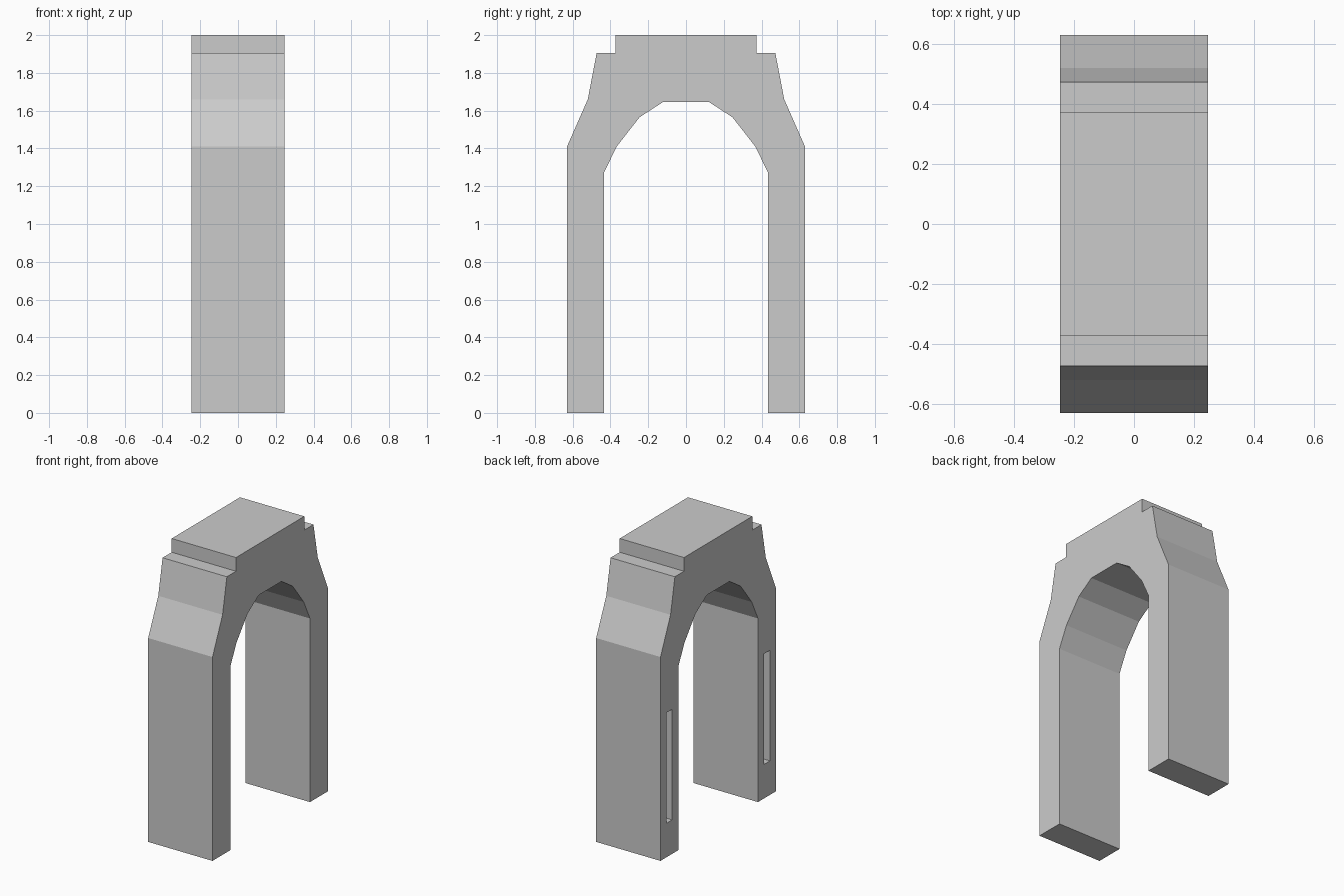
import bpy, bmesh

if "Cube" in bpy.data.objects:
    bpy.data.objects.remove(bpy.data.objects["Cube"])

HALF_X = 0.246


def make_object(name, bm):
    bmesh.ops.recalc_face_normals(bm, faces=bm.faces[:])
    mesh = bpy.data.meshes.new(name)
    bm.to_mesh(mesh)
    bm.free()
    obj = bpy.data.objects.new(name, mesh)
    bpy.context.collection.objects.link(obj)
    return obj


def prism(name, profile, x0, x1):
    """Extrude a closed (y, z) profile along x."""
    bm = bmesh.new()
    face = bm.faces.new([bm.verts.new((x0, y, z)) for y, z in profile])
    ext = bmesh.ops.extrude_face_region(bm, geom=[face], use_keep_orig=True)
    moved = [v for v in ext["geom"] if isinstance(v, bmesh.types.BMVert)]
    bmesh.ops.translate(bm, verts=moved, vec=(x1 - x0, 0, 0))
    return make_object(name, bm)


# Arch body: half outline from inner crown, down the leg, up to the stepped top
half = [(0.123, 1.645), (0.246, 1.565), (0.367, 1.41), (0.435, 1.27),
        (0.435, 0), (0.63, 0), (0.63, 1.41), (0.52, 1.66),
        (0.473, 1.905), (0.373, 1.905), (0.373, 2.0)]
outline = half + [(-y, z) for y, z in reversed(half)]
arch = prism("arch_frame", outline, -HALF_X, HALF_X)

# Blind vertical slots in the left face of each leg
for side in (1, -1):
    a, b = side * 0.534 - 0.032, side * 0.534 + 0.032
    cutter = prism("slot_cutter", [(a, 0.235), (b, 0.235), (b, 1.0), (a, 1.0)],
                   -HALF_X - 0.1, -HALF_X + 0.15)
    cutter.hide_render = True
    cutter.hide_viewport = True
    cut = arch.modifiers.new("leg_slot", "BOOLEAN")
    cut.operation = "DIFFERENCE"
    cut.solver = "EXACT"
    cut.object = cutter
